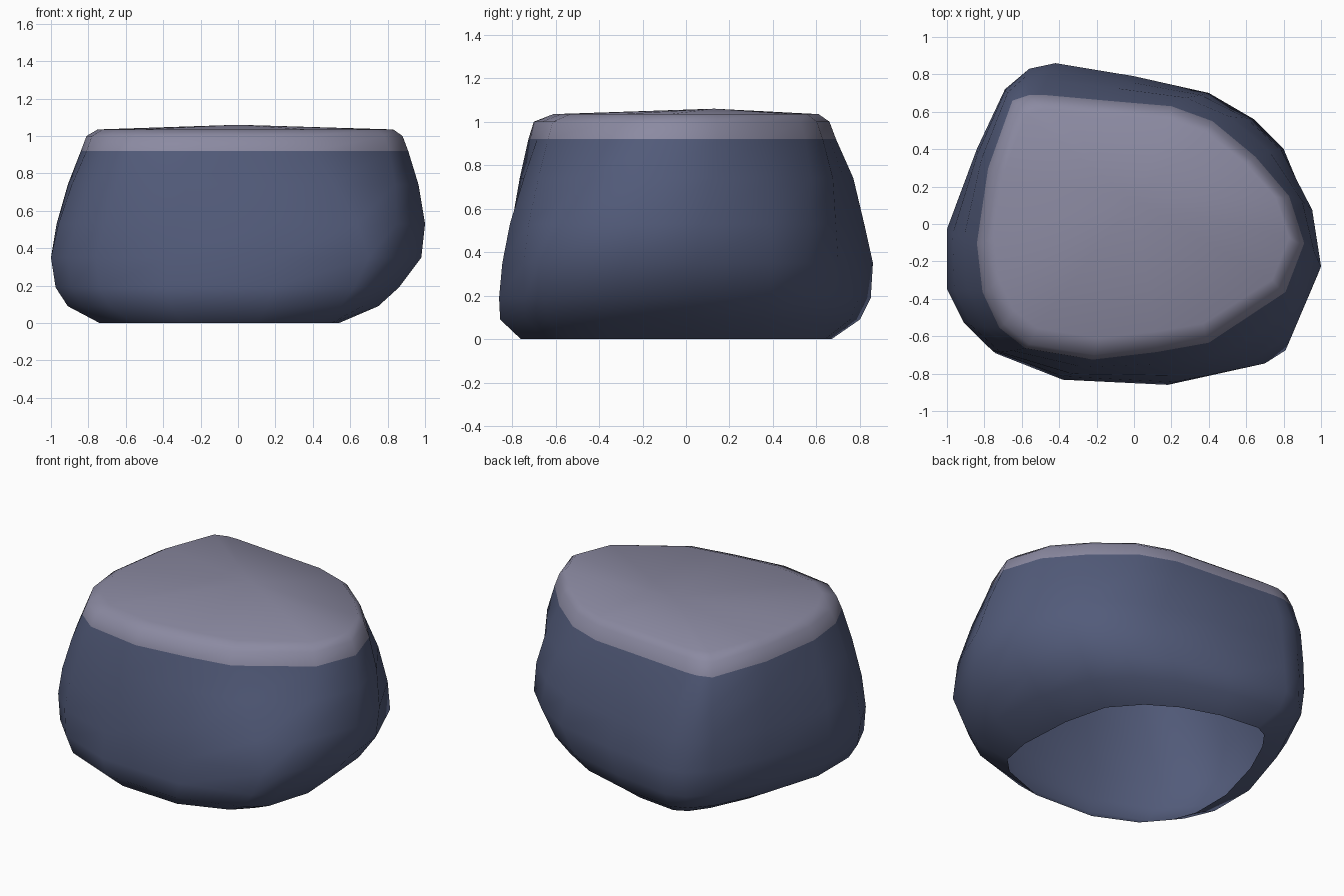
import bpy, bmesh

if "Cube" in bpy.data.objects:
    bpy.data.objects.remove(bpy.data.objects["Cube"])

def material(name, rgb):
    m = bpy.data.materials.new(name)
    m.diffuse_color = (*rgb, 1)
    m.use_nodes = True
    m.node_tree.nodes["Principled BSDF"].inputs["Base Color"].default_value = m.diffuse_color
    return m

# Plan outlines (counter-clockwise): open foot, widest girth, shoulder
FOOT = [(.54, -.35), (.52, 0), (.45, .28), (.3, .45), (.12, .56), (-.12, .64),
        (-.38, .67), (-.46, .63), (-.54, .52), (-.65, .28), (-.74, -.05), (-.74, -.32),
        (-.68, -.48), (-.56, -.62), (-.3, -.74), (.1, -.76), (.4, -.65), (.5, -.55)]
GIRTH = [(.98, -.28), (.95, .04), (.8, .4), (.64, .56), (.4, .7), (0, .79),
         (-.42, .86), (-.56, .83), (-.69, .72), (-.84, .4), (-1, -.03), (-1, -.35),
         (-.91, -.53), (-.76, -.68), (-.38, -.82), (.22, -.85), (.7, -.75), (.81, -.68)]
SHOULDER = [(.91, -.1), (.83, .15), (.65, .36), (.42, .55), (.2, .63), (-.15, .66),
            (-.48, .69), (-.56, .69), (-.65, .66), (-.78, .3), (-.84, -.1), (-.81, -.36),
            (-.72, -.55), (-.58, -.66), (-.22, -.72), (.12, -.68), (.4, -.63), (.81, -.36)]

# Rings: height, xmin, xmax, ymin, ymax
RINGS = [(0, -.74, .54, -.76, .67), (.09, -.91, .75, -.855, .80),
         (.19, -.975, .86, -.86, .85), (.35, -1, .98, -.845, .86),
         (.53, -.97, 1, -.81, .82), (.74, -.91, .965, -.765, .77),
         (.92, -.84, .91, -.725, .69), (1.0, -.81, .88, -.70, .66),
         (1.035, -.75, .83, -.61, .61)]

def fit(values, lo, hi):
    a, b = min(values), max(values)
    return [lo + (v - a) / (b - a) * (hi - lo) for v in values]

def ring_points(z, x0, x1, y0, y1):
    if z < .35:
        a, b, t = FOOT, GIRTH, z / .35
    else:
        a, b, t = GIRTH, SHOULDER, min(1, (z - .35) / .57)
    pts = [(p[0] + (q[0] - p[0]) * t, p[1] + (q[1] - p[1]) * t) for p, q in zip(a, b)]
    xs = fit([p[0] for p in pts], x0, x1)
    ys = fit([p[1] for p in pts], y0, y1)
    return [(x, y, z) for x, y in zip(xs, ys)]

# Boulder shell: lofted rings, low domed cap, open underneath
bm = bmesh.new()
loops = [[bm.verts.new(p) for p in ring_points(*r)] for r in RINGS]
n = len(FOOT)
for k in range(len(loops) - 1):
    for i in range(n):
        j = (i + 1) % n
        f = bm.faces.new((loops[k][i], loops[k][j], loops[k + 1][j], loops[k + 1][i]))
        f.material_index = int(RINGS[k][0] >= .92)
peak = bm.verts.new((0, .13, 1.06))
for i in range(n):
    f = bm.faces.new((loops[-1][i], loops[-1][(i + 1) % n], peak))
    f.material_index = 1
for f in bm.faces:
    f.smooth = True

mesh = bpy.data.meshes.new("boulder")
bm.to_mesh(mesh)
bm.free()
mesh.materials.append(material("slate blue stone", (.085, .105, .195)))
mesh.materials.append(material("pale grey top", (.26, .255, .36)))
bpy.context.collection.objects.link(bpy.data.objects.new("boulder", mesh))
